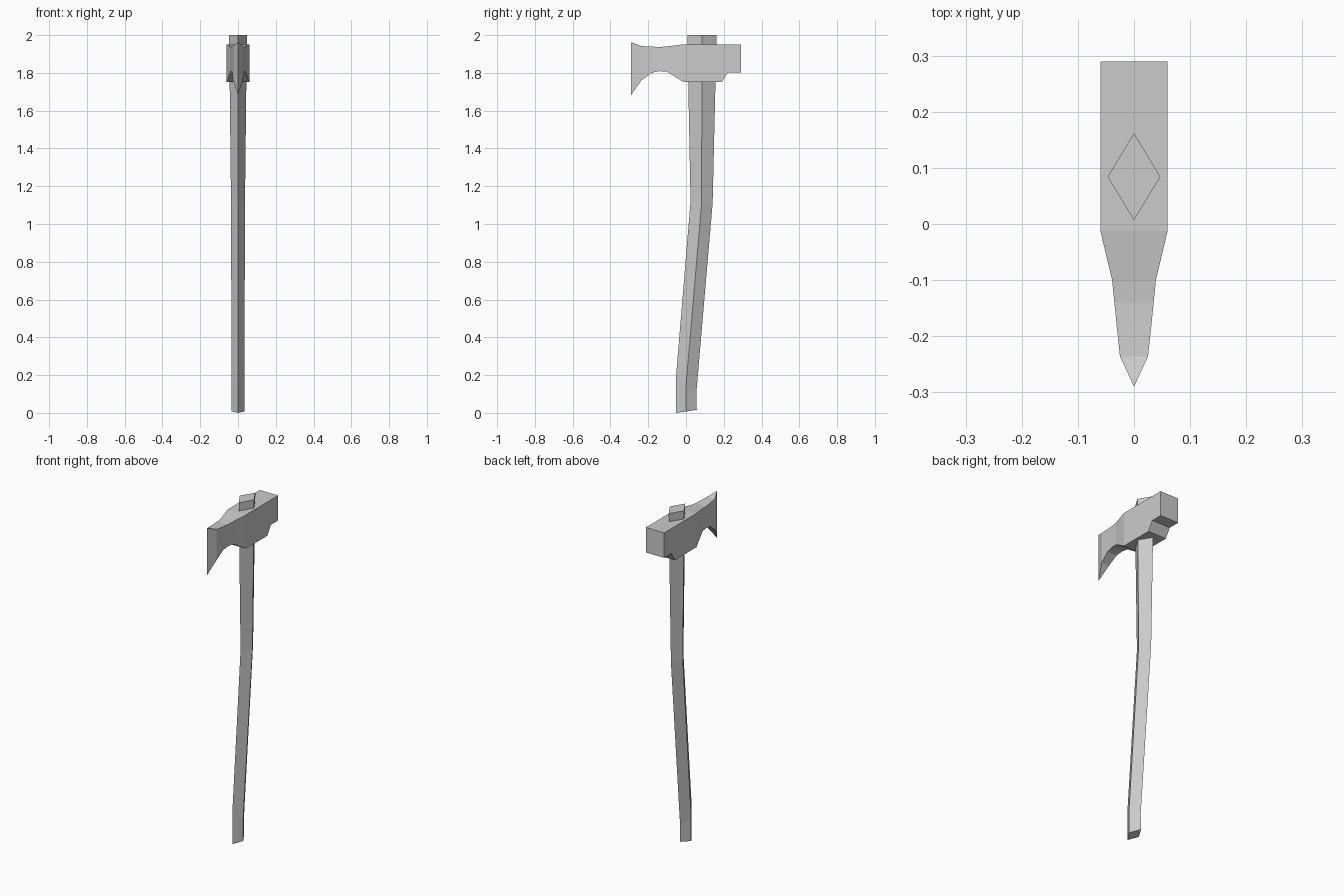
import bpy

if "Cube" in bpy.data.objects:
    bpy.data.objects.remove(bpy.data.objects["Cube"])


def loft(name, rings):
    """Skin four-cornered rings into one closed flat-shaded mesh."""
    verts = [p for ring in rings for p in ring]
    faces = [(0, 1, 2, 3)]
    for i in range(len(rings) - 1):
        a, b = 4 * i, 4 * i + 4
        faces += [(a + k, b + k, b + (k + 1) % 4, a + (k + 1) % 4) for k in range(4)]
    e = 4 * len(rings) - 4
    faces.append((e + 3, e + 2, e + 1, e))
    mesh = bpy.data.meshes.new(name)
    mesh.from_pydata(verts, [], faces)
    obj = bpy.data.objects.new(name, mesh)
    bpy.context.collection.objects.link(obj)
    # merge the cutting edge and make normals point outward
    import bmesh
    bm = bmesh.new()
    bm.from_mesh(mesh)
    bmesh.ops.remove_doubles(bm, verts=bm.verts, dist=0.0005)
    bmesh.ops.recalc_face_normals(bm, faces=bm.faces)
    bm.to_mesh(mesh)
    bm.free()
    return obj


# Axe head: stations along y (y, half width, bottom z, top z)
head = [
    (-0.290, 0.000, 1.684, 1.962),
    (-0.236, 0.025, 1.760, 1.942),
    (-0.180, 0.031, 1.801, 1.939),
    (-0.140, 0.035, 1.809, 1.937),
    (-0.100, 0.039, 1.806, 1.940),
    (-0.012, 0.060, 1.751, 1.951),
    (0.190, 0.060, 1.751, 1.951),
    (0.222, 0.060, 1.803, 1.951),
    (0.290, 0.060, 1.803, 1.951),
]
loft("axe_head", [[(-w, y, lo), (w, y, lo), (w, y, hi), (-w, y, hi)]
                  for y, w, lo, hi in head])

# Curved handle with diamond section:
# half width, then (y, z) of the front, side and back corners
handle = [
    (0.034, (-0.053, 0.000), (0.000, 0.008), (0.057, 0.016)),
    (0.034, (-0.053, 0.190), (0.000, 0.145), (0.055, 0.110)),
    (0.037, (0.024, 1.120), (0.083, 1.115), (0.141, 1.110)),
    (0.047, (0.007, 2.000), (0.084, 2.000), (0.162, 2.000)),
]
loft("handle", [[(0, *f), (w, *s), (0, *b), (-w, *s)] for w, f, s, b in handle])
